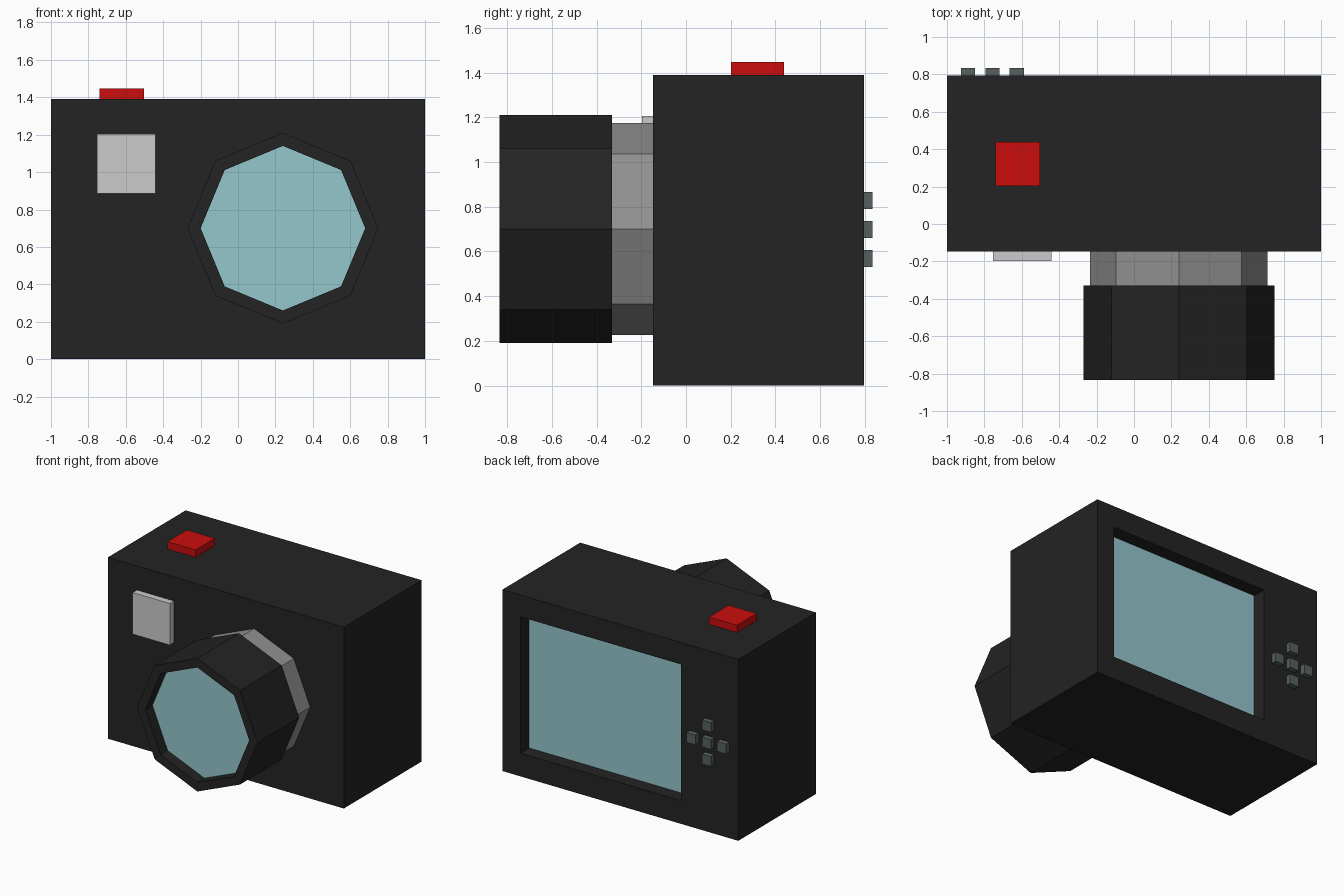
import bpy, bmesh, math
from mathutils import Vector

if "Cube" in bpy.data.objects:
    bpy.data.objects.remove(bpy.data.objects["Cube"])


def material(name, rgb):
    m = bpy.data.materials.new(name)
    m.diffuse_color = (*rgb, 1)
    m.use_nodes = True
    m.node_tree.nodes["Principled BSDF"].inputs["Base Color"].default_value = m.diffuse_color
    return m


BLACK = material("black body", (0.017, 0.017, 0.017))
GLASS = material("pale blue glass", (0.30, 0.57, 0.61))
RED = material("red", (0.60, 0.004, 0.004))
SILVER = material("light grey", (0.60, 0.60, 0.60))
GREY = material("mid grey", (0.28, 0.28, 0.28))
BUTTON = material("green grey", (0.095, 0.12, 0.115))


def finish(name, bm, *mats):
    bmesh.ops.recalc_face_normals(bm, faces=bm.faces)
    me = bpy.data.meshes.new(name)
    bm.to_mesh(me)
    bm.free()
    for m in mats:
        me.materials.append(m)
    ob = bpy.data.objects.new(name, me)
    bpy.context.collection.objects.link(ob)
    return ob


def box_bm(x0, x1, y0, y1, z0, z1):
    bm = bmesh.new()
    bmesh.ops.create_cube(bm, size=1)
    for v in bm.verts:
        v.co = ((x0 + x1) / 2 + v.co.x * (x1 - x0),
                (y0 + y1) / 2 + v.co.y * (y1 - y0),
                (z0 + z1) / 2 + v.co.z * (z1 - z0))
    return bm


def turned(name, profile, mats, last_mat=0, cx=0.24, cz=0.70, sides=8):
    """Octagonal shape along y from (radius, y) points, capped at both ends."""
    bm = bmesh.new()
    rings = [[bm.verts.new((cx + r * math.cos(math.tau * i / sides), y,
                            cz + r * math.sin(math.tau * i / sides)))
              for i in range(sides)] for r, y in profile]
    for a, b in zip(rings, rings[1:]):
        for i in range(sides):
            j = (i + 1) % sides
            bm.faces.new((a[i], a[j], b[j], b[i]))
    bm.faces.new(rings[0])
    bm.faces.new(rings[-1]).material_index = last_mat
    return finish(name, bm, *mats)


# Body with a recessed screen in the back face
BACK, FRONT, TOP = 0.795, -0.147, 1.39
bm = box_bm(-1, 1, FRONT, BACK, 0, TOP)
bm.normal_update()
back = max(bm.faces, key=lambda f: f.calc_center_median().y)
bmesh.ops.inset_individual(bm, faces=[back], thickness=0.1)
for v in back.verts:
    v.co.x = 0.847 if v.co.x > 0 else -0.515
    v.co.z = 1.222 if v.co.z > TOP / 2 else 0.178
screen = bmesh.ops.extrude_discrete_faces(bm, faces=[back])["faces"][0]
bmesh.ops.translate(bm, verts=screen.verts, vec=Vector((0, -0.105, 0)))
screen.material_index = 1
finish("camera_body", bm, BLACK, GLASS)

# Lens: grey collar, then black barrel with recessed glass
turned("lens_collar", [(0.475, FRONT + 0.01), (0.475, -0.34)], [GREY])
turned("lens_barrel", [(0.51, -0.33), (0.51, -0.835), (0.44, -0.835), (0.44, -0.75)],
       [BLACK, GLASS], last_mat=1)

# Flash and shutter button
finish("flash", box_bm(-0.755, -0.44, -0.197, FRONT + 0.01, 0.886, 1.205), SILVER)
finish("shutter_button", box_bm(-0.74, -0.502, 0.202, 0.438, TOP - 0.01, 1.446), RED)

# Cross of five control buttons on the back
for n, (dx, dz) in enumerate([(0, 0), (1, 0), (-1, 0), (0, 1), (0, -1)]):
    x, z, h = -0.757 + dx * 0.13, 0.698 + dz * 0.13, 0.038
    finish(f"control_button_{n + 1}",
           box_bm(x - h, x + h, BACK - 0.01, 0.835, z - h, z + h), BUTTON)
